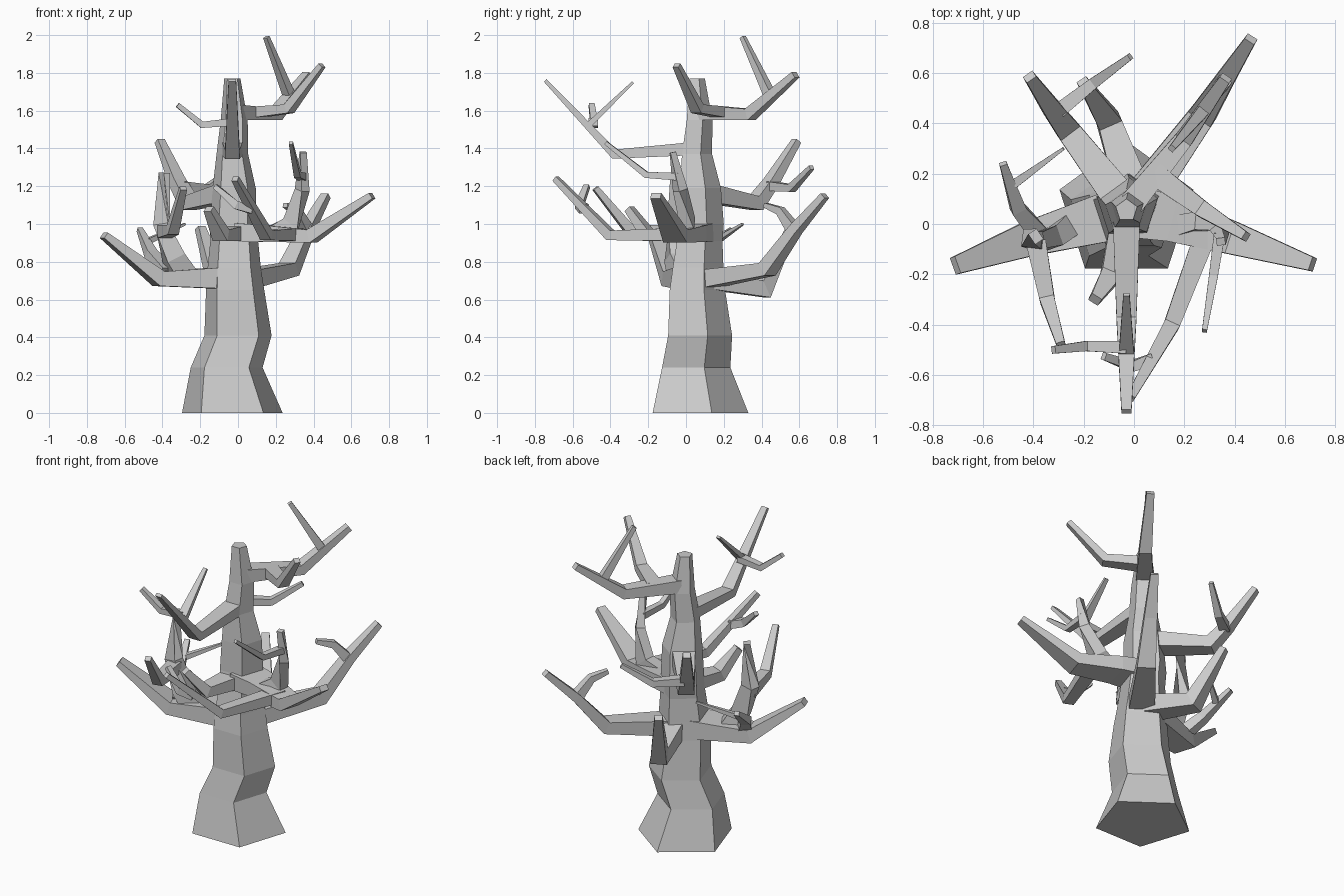
import bpy, bmesh, math
from mathutils import Vector


def make_object(name, rings):
    """Skin a list of vertex rings and cap both ends."""
    bm = bmesh.new()
    loops = [[bm.verts.new(p) for p in ring] for ring in rings]
    n = len(loops[0])
    for a, b in zip(loops, loops[1:]):
        for i in range(n):
            j = (i + 1) % n
            bm.faces.new((a[i], a[j], b[j], b[i]))
    bm.faces.new(loops[0][::-1])
    bm.faces.new(loops[-1])
    bmesh.ops.recalc_face_normals(bm, faces=bm.faces)
    mesh = bpy.data.meshes.new(name)
    bm.to_mesh(mesh)
    bm.free()
    ob = bpy.data.objects.new(name, mesh)
    bpy.context.collection.objects.link(ob)
    return ob


def limb(name, pts, w0, w1, h0, h1):
    """Four-sided limb along a path, tapering in width and height."""
    pts = [Vector(p) for p in pts]
    seg = [(b - a) for a, b in zip(pts, pts[1:])]
    total = sum(s.length for s in seg)
    rings, run = [], 0.0
    for i, p in enumerate(pts):
        d0 = seg[max(i - 1, 0)].normalized()
        d1 = seg[min(i, len(seg) - 1)].normalized()
        t = (d0 + d1).normalized()
        side = t.cross(Vector((0, 0, 1))).normalized()
        up = side.cross(t)
        f = run / total
        w = (w0 + (w1 - w0) * f) / 2
        h = (h0 + (h1 - h0) * f) / 2 / max(t.dot(d0), 0.7)
        rings.append([p + side * w * a + up * h * b
                      for a, b in ((-1, -1), (1, -1), (1, 1), (-1, 1))])
        if i < len(seg):
            run += seg[i].length
    return make_object(name, rings)


# Five-sided trunk: height, centre x, centre y, radius
trunk = [(0, -.03, .05, .28), (.24, -.06, .035, .2), (.41, 0, .057, .187),
         (.65, -.015, .045, .162), (.77, -.02, .05, .148), (.91, -.02, .06, .133),
         (1.0, -.025, .07, .13), (1.19, -.02, .065, .12), (1.37, -.03, .05, .088),
         (1.55, -.02, .065, .075), (1.77, -.03, .055, .045)]
make_object("trunk", [[(x + r * math.cos(math.radians(90 + 72 * k)),
                        y + r * math.sin(math.radians(90 + 72 * k)), z)
                       for k in range(5)] for z, x, y, r in trunk])

# Top back-right branch with its twigs
limb("top_branch", [(-.01, .08, 1.59), (.2, .34, 1.58), (.365, .58, 1.79)], .1, .045, .08, .035)
limb("top_twig", [(.275, .45, 1.67), (.15, .30, 1.99)], .05, .025, .05, .025)
limb("top_side_branch", [(.08, .2, 1.59), (.27, .06, 1.61), (.445, -.05, 1.84)], .09, .035, .06, .03)

# Upper front branch with its twigs
limb("front_branch", [(-.03, .05, 1.4), (-.03, -.38, 1.37), (-.03, -.745, 1.76)], .11, .04, .07, .02)
limb("front_twig", [(-.03, -.51, 1.53), (-.03, -.28, 1.75)], .06, .025, .03, .015)
limb("front_side_twig", [(-.03, -.49, 1.54), (-.19, -.485, 1.525), (-.32, -.5, 1.63)], .05, .03, .04, .025)

# Right branch with upright fork and forward fork
limb("right_branch", [(0, .05, .955), (.15, .02, .95), (.39, -.055, .935), (.71, -.16, 1.15)], .21, .055, .1, .035)
limb("right_upright", [(.2, .0, .95), (.28, .01, 1.0), (.34, -.03, 1.18), (.345, -.07, 1.38)], .08, .035, .1, .03)
limb("right_upright_twig", [(.34, -.04, 1.25), (.315, -.21, 1.26), (.28, -.425, 1.43)], .045, .02, .04, .02)
limb("forward_fork", [(.3, -.0, .945), (.15, -.4, .94), (-.015, -.69, 1.24)], .09, .035, .07, .03)
limb("forward_fork_twig", [(.07, -.54, 1.08), (-.01, -.565, 1.1), (-.12, -.525, 1.2)], .05, .03, .05, .025)

# Short stub at the front of the trunk
limb("front_stub", [(-.03, .0, .95), (-.09, -.2, .94), (-.155, -.3, 1.08)], .13, .045, .08, .04)

# Lower back branches
limb("back_right_branch", [(0, .06, .7), (.27, .43, .76), (.365, .58, .97), (.465, .735, 1.15)], .16, .045, .1, .035)
limb("back_right_twig", [(.36, .57, .97), (.31, .5, 1.07), (.25, .42, 1.1)], .06, .03, .06, .025)
limb("back_branch", [(.0, .12, .71), (-.1, .41, .655), (-.2, .56, .98)], .14, .045, .11, .04)

# Left branch with its forks
limb("left_branch", [(-.03, .05, .715), (-.42, -.06, .71), (-.71, -.165, .94)], .21, .07, .12, .035)
limb("left_back_fork", [(-.38, -.04, .74), (-.46, .06, .84), (-.52, .24, .97)], .08, .03, .07, .025)
limb("left_back_twig", [(-.475, .16, .91), (-.28, .3, 1.0)], .035, .012, .03, .012)
limb("left_upright", [(-.29, -.03, .73), (-.34, -.06, .82), (-.405, -.06, 1.0), (-.39, -.05, 1.27)], .09, .05, .12, .04)
limb("left_forward_fork", [(-.39, -.07, .96), (-.345, -.3, .97), (-.29, -.48, 1.19)], .08, .035, .07, .03)

# Back-left branch with its twig
limb("back_left_branch", [(-.03, .07, 1.17), (-.26, .37, 1.11), (-.32, .45, 1.22), (-.415, .585, 1.44)], .14, .045, .1, .035)
limb("back_left_twig", [(-.3, .45, 1.2), (-.16, .56, 1.19), (-.015, .665, 1.3)], .06, .025, .05, .025)
